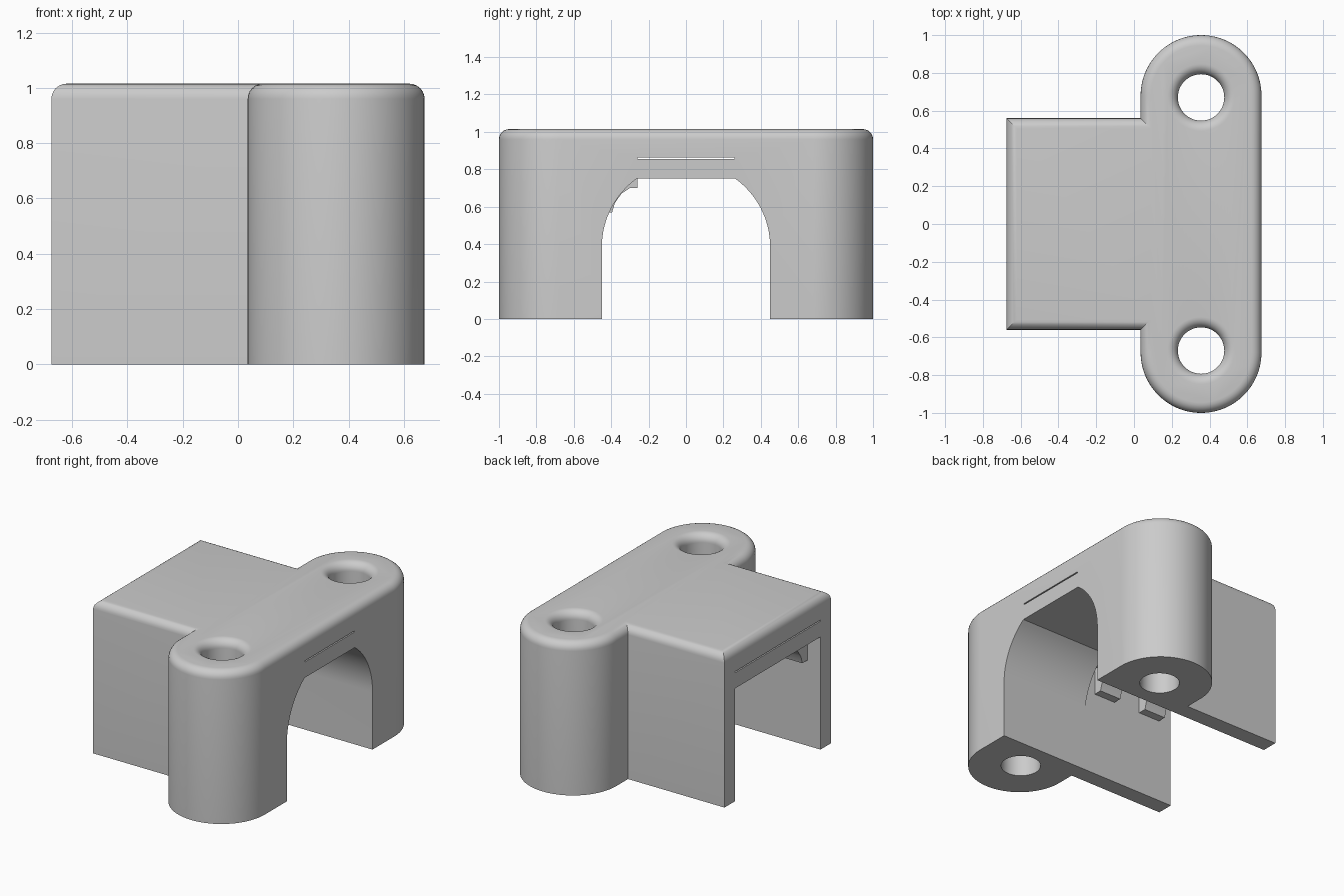
import bpy, bmesh
from math import sin, cos, pi, sqrt, radians

TOP, FILLET = 1.015, 0.055
END_X, POST_X, POST_Y, POST_R = 0.675, 0.355, 0.68, 0.32
HOLE_R, WALL_Y, INNER_Y, ROOF_Z = 0.123, 0.56, 0.45, 0.75
STEP_X = 0.02

if "Cube" in bpy.data.objects:
    bpy.data.objects.remove(bpy.data.objects["Cube"])

grey = bpy.data.materials.new("light_grey")
grey.use_nodes = True
colour = (0.6, 0.6, 0.6, 1)
grey.diffuse_color = colour
grey.node_tree.nodes["Principled BSDF"].inputs["Base Color"].default_value = colour


def make_object(name, bm):
    bmesh.ops.recalc_face_normals(bm, faces=bm.faces)
    mesh = bpy.data.meshes.new(name)
    bm.to_mesh(mesh)
    bm.free()
    mesh.materials.append(grey)
    obj = bpy.data.objects.new(name, mesh)
    bpy.context.collection.objects.link(obj)
    return obj


def prism(points, offset):
    """Extrude a closed planar outline along an offset."""
    bm = bmesh.new()
    face = bm.faces.new([bm.verts.new(p) for p in points])
    result = bmesh.ops.extrude_face_region(bm, geom=[face], use_keep_orig=True)
    moved = [g for g in result["geom"] if isinstance(g, bmesh.types.BMVert)]
    bmesh.ops.translate(bm, verts=moved, vec=offset)
    return bm


def prism_x(name, profile, x0, x1):
    return make_object(name, prism([(x0, y, z) for y, z in profile], (x1 - x0, 0, 0)))


def rectangle(half_y, z0, z1):
    return [(-half_y, z0), (half_y, z0), (half_y, z1), (-half_y, z1)]


def activate(obj):
    bpy.ops.object.select_all(action="DESELECT")
    obj.select_set(True)
    bpy.context.view_layer.objects.active = obj


def cut(body, cutter):
    cutter.hide_render = True
    mod = body.modifiers.new("cut", "BOOLEAN")
    mod.operation, mod.solver, mod.object = "DIFFERENCE", "EXACT", cutter
    activate(body)
    bpy.ops.object.modifier_apply(modifier=mod.name)
    bpy.data.objects.remove(cutter)


# Outer body: rounded crossbar with two posts, plus the box behind it
STEPS = 48
outline = [(-END_X, WALL_Y), (-END_X, -WALL_Y), (POST_X - POST_R, -WALL_Y)]
outline += [(POST_X + POST_R * cos(pi + pi * i / STEPS),
             -POST_Y + POST_R * sin(pi + pi * i / STEPS)) for i in range(STEPS + 1)]
outline += [(POST_X + POST_R * cos(pi * i / STEPS),
             POST_Y + POST_R * sin(pi * i / STEPS)) for i in range(STEPS + 1)]
outline.append((POST_X - POST_R, WALL_Y))
bm = prism([(x, y, 0) for x, y in outline], (0, 0, TOP))
rim = [e for e in bm.edges if all(v.co.z > TOP - 0.001 for v in e.verts)]
bmesh.ops.recalc_face_normals(bm, faces=bm.faces)
bmesh.ops.bevel(bm, geom=rim, offset=FILLET, segments=6, profile=0.5, affect="EDGES")
body = make_object("cover_body", bm)

# Arched passage through the crossbar, flattened at the roof
ARCH_Z = 0.385
flat_y = sqrt(INNER_Y ** 2 - (ROOF_Z - ARCH_Z) ** 2)
arch = [(-INNER_Y, -0.1), (INNER_Y, -0.1)]
side = []
for i in range(17):
    y = flat_y
    t = i / 16 * radians(54.2)
    side.append((INNER_Y * cos(t), ARCH_Z + INNER_Y * sin(t)))
side[-1] = (flat_y, ROOF_Z)
arch += side + [(-y, z) for y, z in reversed(side)]
cut(body, prism_x("arch_cutter", arch, STEP_X - 0.02, 0.8))

# Square passage through the box
cut(body, prism_x("box_cutter", rectangle(INNER_Y, -0.1, ROOF_Z), -0.8, STEP_X))

# Narrow slit inside the roof, open at both ends
SLIT = (0.854, 0.862)
cut(body, prism_x("wide_slit_cutter", rectangle(INNER_Y, *SLIT), -0.8, STEP_X))
cut(body, prism_x("narrow_slit_cutter", rectangle(0.26, *SLIT), STEP_X - 0.02, 0.8))


# Screw holes with a rounded mouth
def hole_cutter(y):
    profile = [(0, -0.1), (HOLE_R, -0.1)]
    for i in range(9):
        t = i / 8 * pi / 2
        profile.append((HOLE_R + FILLET * (1 - cos(t)), TOP - FILLET + FILLET * sin(t)))
    profile += [(HOLE_R + FILLET, TOP + 0.1), (0, TOP + 0.1)]
    bm = bmesh.new()
    verts = [bm.verts.new((POST_X + r, y, z)) for r, z in profile]
    edges = [bm.edges.new(pair) for pair in zip(verts, verts[1:])]
    bmesh.ops.spin(bm, geom=verts + edges, cent=(POST_X, y, 0), axis=(0, 0, 1),
                   angle=2 * pi, steps=48)
    bmesh.ops.remove_doubles(bm, verts=bm.verts, dist=0.0001)
    return make_object("hole_cutter", bm)


for y in (-POST_Y + 0.01, POST_Y - 0.01):
    cut(body, hole_cutter(y))

# Two curved brackets inside the box, along its front wall
bracket = [(-0.452, 0.57), (-0.395, 0.57), (-0.38, 0.62), (-0.345, 0.67),
           (-0.30, 0.70), (-0.26, 0.70), (-0.26, 0.752), (-0.452, 0.752)]
parts = [body]
for name, x in (("inner_bracket", -0.14), ("outer_bracket", -0.5)):
    parts.append(prism_x(name, bracket, x - 0.08, x + 0.08))

for part in parts:
    activate(part)
    bpy.ops.object.shade_smooth_by_angle(angle=radians(30))
